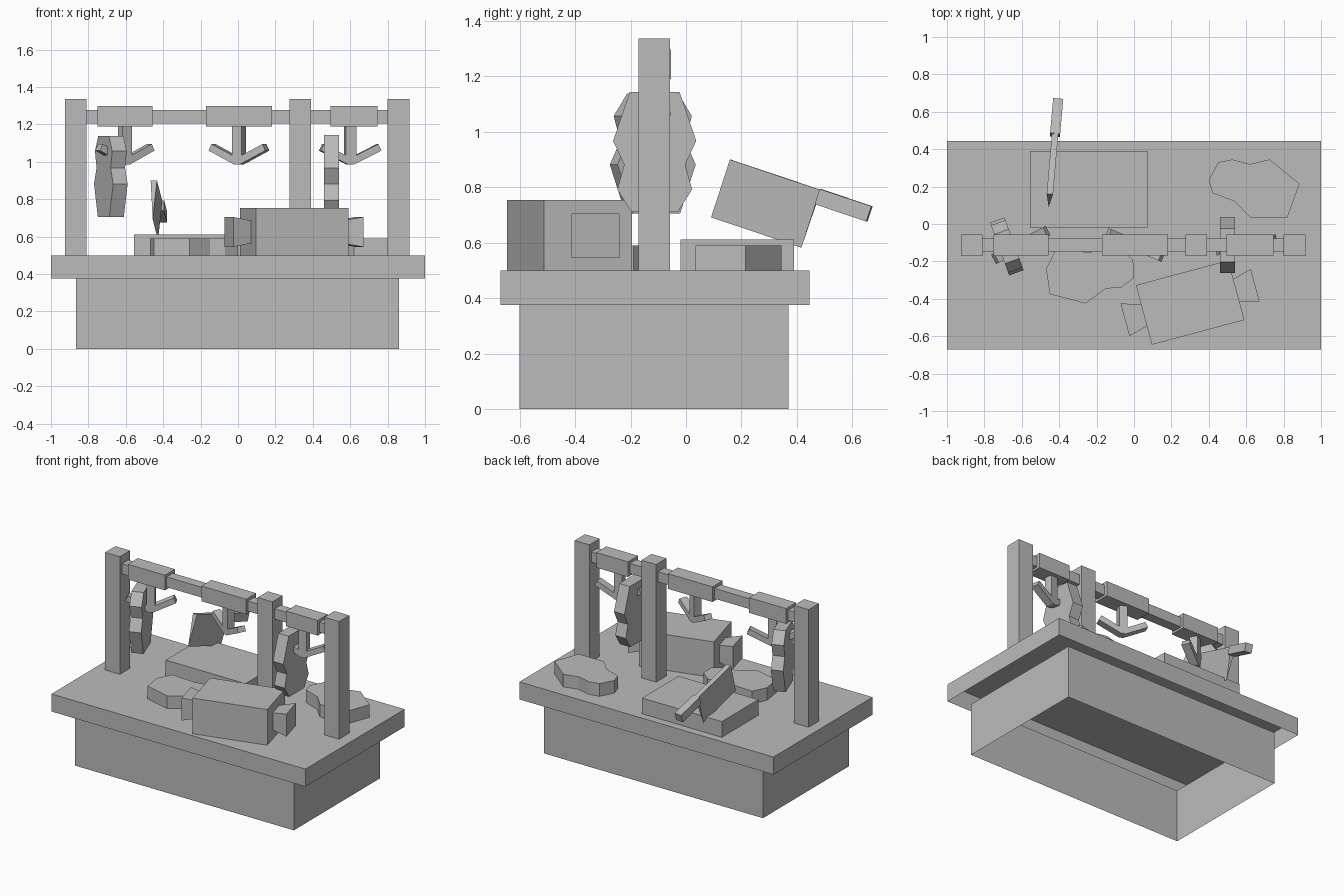
import bpy, bmesh, math
from mathutils import Matrix, Vector

old = bpy.data.objects.get("Cube")
if old:
    bpy.data.objects.remove(old, do_unlink=True)

grey = bpy.data.materials.new("plain_grey")
grey.use_nodes = True
grey.diffuse_color = (0.5, 0.5, 0.5, 1)
grey.node_tree.nodes["Principled BSDF"].inputs["Base Color"].default_value = (0.5, 0.5, 0.5, 1)


def loft(name, rings, matrix=Matrix(), closed=(True, True)):
    """Skin a list of matching point rings, with optional end caps."""
    bm = bmesh.new()
    loops = [[bm.verts.new(matrix @ Vector(p)) for p in ring] for ring in rings]
    n = len(loops[0])
    for a, b in zip(loops, loops[1:]):
        for i in range(n):
            j = (i + 1) % n
            bm.faces.new((a[i], a[j], b[j], b[i]))
    if closed[0]:
        bm.faces.new(loops[0][::-1])
    if closed[1]:
        bm.faces.new(loops[-1])
    bmesh.ops.recalc_face_normals(bm, faces=bm.faces)
    mesh = bpy.data.meshes.new(name)
    bm.to_mesh(mesh)
    bm.free()
    mesh.materials.append(grey)
    obj = bpy.data.objects.new(name, mesh)
    bpy.context.collection.objects.link(obj)
    return obj


def box(name, x, y, z, matrix=Matrix(), closed=(True, True)):
    rings = [[(x[0], y[0], h), (x[1], y[0], h), (x[1], y[1], h), (x[0], y[1], h)] for h in z]
    return loft(name, rings, matrix, closed)


def prism_xz(name, outline, half, matrix):
    """Extrude an x-z outline along y, both ways."""
    return loft(name, [[(x, s * half, z) for x, z in outline] for s in (-1, 1)], matrix)


def place(x, y, z, degrees):
    return Matrix.Translation((x, y, z)) @ Matrix.Rotation(math.radians(degrees), 4, 'Z')


# Counter: hollow base and a top that is open underneath
box("counter_base", (-0.865, 0.86), (-0.60, 0.37), (0, 0.375), closed=(False, False))
box("counter_top", (-1, 1), (-0.67, 0.445), (0.375, 0.5), closed=(False, True))

# Rack: posts, rail and collars
for i, x in enumerate((-0.868, 0.333, 0.858)):
    box(f"post_{i + 1}", (x - 0.058, x + 0.058), (-0.172, -0.057), (0.5, 1.337))
box("rail", (-0.82, 0.81), (-0.148, -0.078), (1.205, 1.278))
for i, (a, b) in enumerate(((-0.75, -0.458), (-0.17, 0.182), (0.495, 0.745))):
    box(f"rail_collar_{i + 1}", (a, b), (-0.168, -0.055), (1.19, 1.298))

# Double hooks under the collars
half_hook = [(0.028, 1.2), (0.028, 1.035), (0.148, 1.095), (0.165, 1.06), (0.015, 0.985)]
hook_outline = half_hook + [(-x, z) for x, z in reversed(half_hook)]
for i, (x, turn) in enumerate(((-0.605, 28), (0.005, -23), (0.6, 10))):
    prism_xz(f"hook_{i + 1}", hook_outline, 0.028, place(x, -0.112, 0, turn))

# Hanging meat: the same two-lobed slab, one of them upside down
half_meat = [(0.09, 0.217), (0.15, 0.04), (0.11, -0.045), (0.135, -0.135), (0.083, -0.217)]
for name, flip, matrix in (("hanging_meat_right", -1, place(-0.68, -0.12, 0.922, 110)),
                           ("hanging_meat_left", 1, place(0.5, -0.113, 0.927, 90))):
    outline = half_meat + [(-x, z) for x, z in reversed(half_meat)]
    prism_xz(name, [(x, z * flip) for x, z in outline], 0.041, matrix)

# Cutting board
box("cutting_board", (-0.555, 0.073), (-0.02, 0.39), (0.5, 0.612))

# Cleaver: wedge blade and handle, tipped towards the back
cleaver = place(-0.45, 0.16, 0.9, 85) @ Matrix.Rotation(math.radians(18.5), 4, 'Y')
blade = [(-0.017, 0), (0.017, 0), (0, -0.22)]
loft("cleaver_blade", [[(x, y, z) for y, z in blade] for x in (0, 0.345)], cleaver)
box("cleaver_handle", (0.343, 0.54), (-0.027, 0.027), (-0.055, 0.003), cleaver)

# Flat cuts of meat lying on the counter
front_cut = [(-0.47, -0.24), (-0.45, -0.375), (-0.26, -0.425), (-0.15, -0.345), (-0.07, -0.34),
             (0, -0.29), (-0.005, -0.19), (-0.08, -0.13), (-0.24, -0.15), (-0.42, -0.14)]
back_cut = [(0.45, 0.33), (0.525, 0.345), (0.62, 0.32), (0.725, 0.345), (0.885, 0.215),
            (0.82, 0.035), (0.62, 0.035), (0.54, 0.12), (0.42, 0.165), (0.40, 0.235)]
for name, outline in (("front_meat_cut", front_cut), ("back_meat_cut", back_cut)):
    loft(name, [[(x, y, z) for x, y in outline] for z in (0.5, 0.59)])

# Wrapped roast with a flared tie at each end
roast = place(0.3, -0.42, 0.625, 15)
box("roast", (-0.256, 0.256), (-0.165, 0.165), (-0.125, 0.129), roast)
for side, name in ((-1, "roast_end_right"), (1, "roast_end_left")):
    rings = [[(side * x, u * w, v * h) for u, v in ((-1, -1), (1, -1), (1, 1), (-1, 1))]
             for x, w, h in ((0.25, 0.06, 0.06), (0.36, 0.09, 0.08))]
    loft(name, rings, roast)
